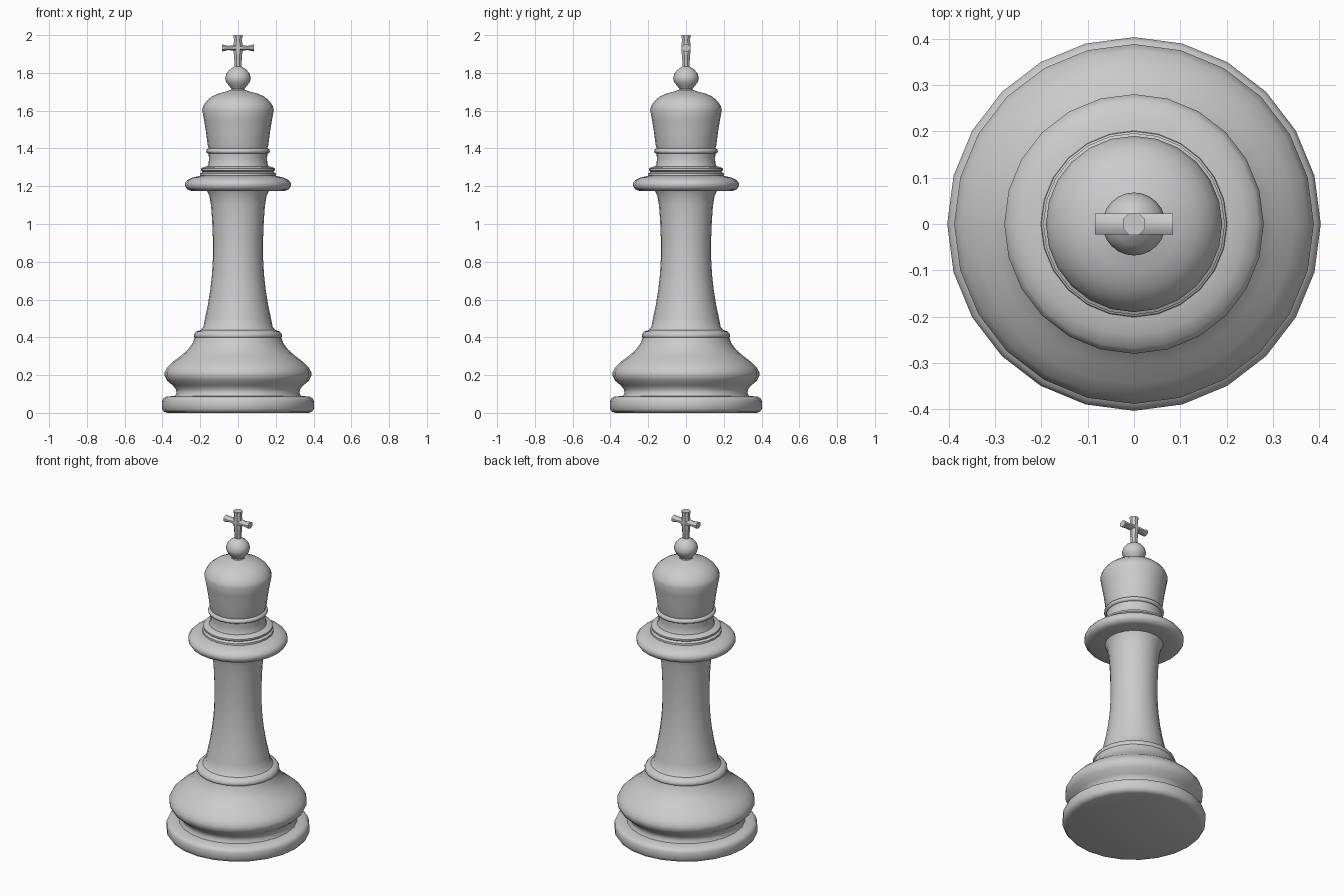
import bpy, bmesh, math
from mathutils import Matrix

cube = bpy.data.objects.get("Cube")
if cube:
    bpy.data.objects.remove(cube)

mat = bpy.data.materials.new("plain_grey")
mat.use_nodes = True
GREY = (0.6, 0.6, 0.6, 1)
mat.diffuse_color = GREY
mat.node_tree.nodes["Principled BSDF"].inputs["Base Color"].default_value = GREY


def loft(name, rings, sides=24, turn=0.0, matrix=Matrix(), angle=35):
    """Stack of (half width, half depth, height) rings, capped at both ends."""
    bm = bmesh.new()
    loops = []
    for a, b, z in rings:
        angles = [2 * math.pi * i / sides + turn for i in range(sides)]
        loops.append([bm.verts.new((a * math.cos(t), b * math.sin(t), z)) for t in angles])
    for lo, hi in zip(loops, loops[1:]):
        for i in range(sides):
            j = (i + 1) % sides
            bm.faces.new((lo[i], lo[j], hi[j], hi[i]))
    bm.faces.new(loops[0][::-1])
    bm.faces.new(loops[-1])
    bm.transform(matrix)
    bmesh.ops.recalc_face_normals(bm, faces=bm.faces)
    mesh = bpy.data.meshes.new(name)
    bm.to_mesh(mesh)
    bm.free()
    mesh.materials.append(mat)
    obj = bpy.data.objects.new(name, mesh)
    bpy.context.collection.objects.link(obj)
    bpy.ops.object.select_all(action="DESELECT")
    obj.select_set(True)
    bpy.context.view_layer.objects.active = obj
    bpy.ops.object.shade_smooth_by_angle(angle=math.radians(angle))
    return obj


def lathe(name, profile, **kw):
    return loft(name, [(r, r, z) for r, z in profile], **kw)


# Foot disc and bulging base
lathe("foot", [(.375, 0), (.392, .006), (.403, .022), (.403, .062), (.396, .077),
               (.38, .086), (.335, .09)], angle=50)
lathe("base", [(.335, .088), (.326, .105), (.328, .125), (.345, .145), (.375, .17),
               (.388, .195), (.388, .215), (.375, .24), (.345, .27), (.305, .3),
               (.265, .335), (.24, .37), (.23, .4)], angle=50)

# Ring and slender stem
lathe("base_ring", [(.225, .395), (.233, .402), (.233, .415), (.222, .43), (.2, .438)], angle=50)
lathe("stem", [(.2, .436), (.184, .455), (.175, .5), (.16, .57), (.147, .65),
               (.138, .73), (.133, .82), (.133, .92), (.137, 1.02), (.143, 1.1),
               (.152, 1.15), (.165, 1.176)], angle=50)

# Wide collar with a stepped ring
lathe("collar", [(.16, 1.175), (.245, 1.175), (.268, 1.183), (.28, 1.2), (.28, 1.217),
                 (.268, 1.233), (.24, 1.246), (.195, 1.256)], angle=50)
lathe("collar_step", [(.19, 1.252), (.201, 1.258), (.2, 1.268), (.186, 1.276),
                      (.196, 1.283), (.196, 1.293), (.183, 1.301), (.16, 1.306)], angle=50)

# Neck, bead and domed head
lathe("neck", [(.162, 1.304), (.156, 1.32), (.154, 1.345), (.156, 1.375)])
lathe("neck_bead", [(.155, 1.372), (.166, 1.376), (.169, 1.385), (.166, 1.394), (.155, 1.4)], angle=60)
lathe("head", [(.155, 1.398), (.161, 1.42), (.17, 1.49), (.18, 1.55), (.19, 1.605),
               (.184, 1.625), (.166, 1.652), (.138, 1.675), (.1, 1.692),
               (.06, 1.702), (.036, 1.71)], angle=50)

# Finial ball on a short flare
lathe("finial", [(.04, 1.703), (.034, 1.715), (.046, 1.73), (.062, 1.75), (.068, 1.772),
                 (.062, 1.795), (.046, 1.816), (.026, 1.83), (.02, 1.834)], angle=60)

# Cross with flared ends
eighth = math.pi / 8
lathe("cross_post", [(.019, 1.825), (.021, 1.86), (.025, 1.91), (.025, 1.955),
                     (.023, 1.97), (.026, 2)], sides=8, turn=eighth)
loft("cross_arms", [(.02, .025, -.084), (.012, .025, -.05), (.017, .025, -.022),
                    (.017, .025, .022), (.012, .025, .05), (.02, .025, .084)],
     sides=8, turn=eighth,
     matrix=Matrix.Translation((0, 0, 1.932)) @ Matrix.Rotation(math.pi / 2, 4, "Y"))
